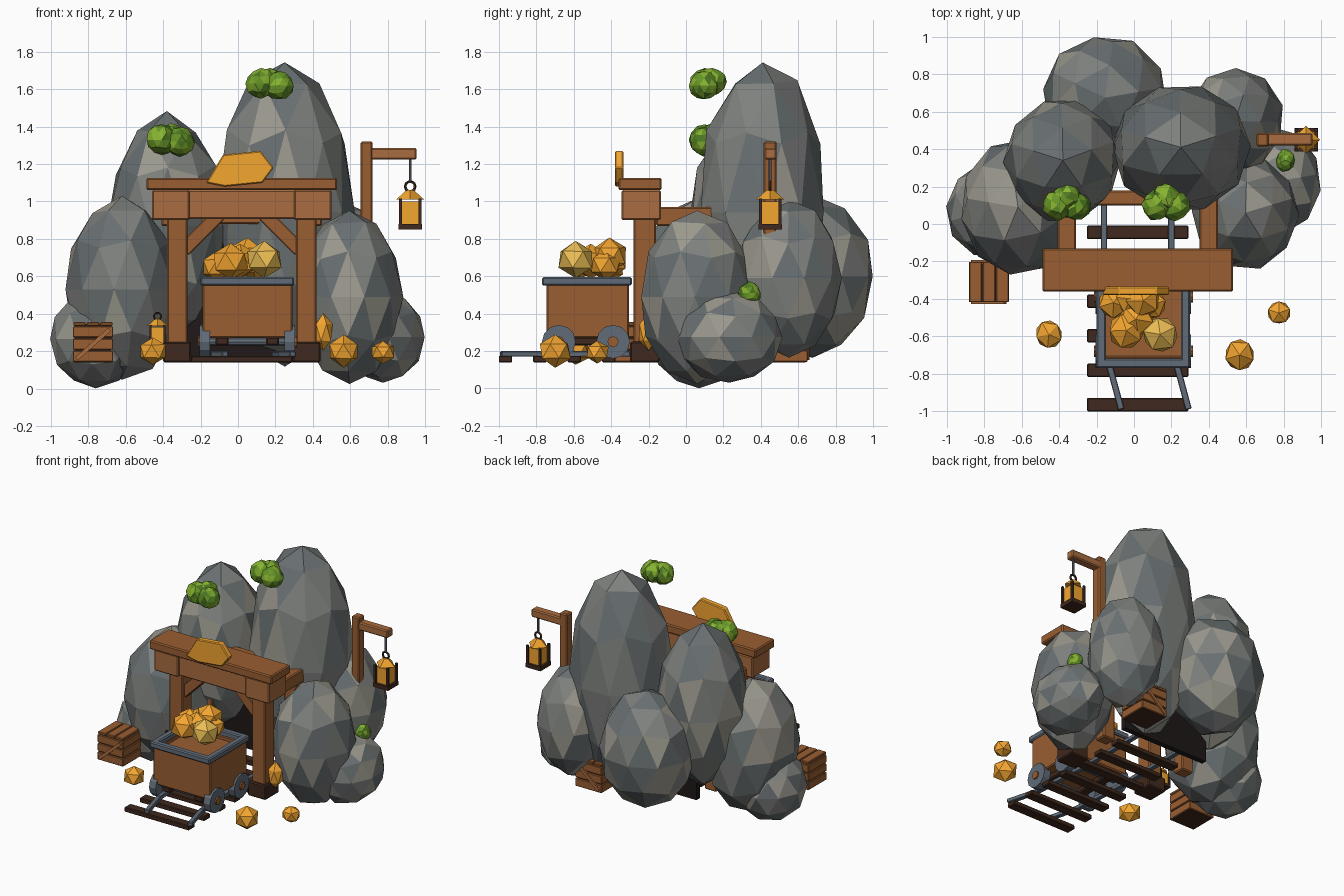
import bpy, bmesh, math, random
from mathutils import Vector, Matrix

if "Cube" in bpy.data.objects:
    bpy.data.objects.remove(bpy.data.objects["Cube"])

random.seed(11)


def material(name, rgb):
    m = bpy.data.materials.new(name)
    m.diffuse_color = (*rgb, 1)
    m.use_nodes = True
    m.node_tree.nodes["Principled BSDF"].inputs["Base Color"].default_value = m.diffuse_color
    return m


WOOD = material("wood", (0.32, 0.112, 0.032))
LIGHT = material("light_wood", (0.40, 0.15, 0.05))
DARK = material("dark_wood", (0.05, 0.022, 0.013))
BLACK = material("tunnel_dark", (0.014, 0.009, 0.009))
METAL = material("steel", (0.12, 0.15, 0.19))
GOLD = material("gold", (0.90, 0.38, 0.03))
PALE = material("pale_gold", (0.85, 0.52, 0.09))
MOSS = [material("moss", (0.13, 0.30, 0.02)), material("light_moss", (0.24, 0.45, 0.03)),
        material("dark_moss", (0.07, 0.18, 0.015))]
ROCK = [material("rock", (0.21, 0.22, 0.21)), material("dark_rock", (0.14, 0.16, 0.165)),
        material("warm_rock", (0.33, 0.32, 0.27))]


def finish(name, bm, mat=None, bevel=0):
    me = bpy.data.meshes.new(name)
    bm.to_mesh(me)
    bm.free()
    ob = bpy.data.objects.new(name, me)
    bpy.context.collection.objects.link(ob)
    for m in mat if isinstance(mat, list) else [mat]:
        me.materials.append(m)
    if bevel:
        b = ob.modifiers.new("bevel", 'BEVEL')
        b.width, b.segments = bevel, 1
    return ob


def box(name, x, y, z, mat, bevel=0.008):
    """Box from three (low, high) ranges."""
    bm = bmesh.new()
    bmesh.ops.create_cube(bm, size=1)
    for v in bm.verts:
        v.co = [(a + b) / 2 + c * (b - a) for (a, b), c in zip((x, y, z), v.co)]
    return finish(name, bm, mat, bevel)


def beam(name, p, q, w, h, mat, bevel=0.005):
    """Square bar from p to q, w across and h in the upright direction."""
    p, q = Vector(p), Vector(q)
    d = (q - p).normalized()
    side = d.cross(Vector((0, 0, 1))).normalized()
    rot = Matrix((side, d, side.cross(d))).transposed()
    bm = bmesh.new()
    bmesh.ops.create_cube(bm, size=1)
    for v in bm.verts:
        v.co = (p + q) / 2 + rot @ Vector((v.co.x * w, v.co.y * (q - p).length, v.co.z * h))
    return finish(name, bm, mat, bevel)


def blob(name, c, r, mat, sub=2, jitter=0.025):
    """Faceted stone, nugget or moss lump; a list of materials is mottled over the faces."""
    bm = bmesh.new()
    bmesh.ops.create_icosphere(bm, subdivisions=sub, radius=1)
    turn = Matrix.Rotation(random.uniform(0, 6.28), 3, 'Z')
    for v in bm.verts:
        k = turn @ v.co * (1 + random.uniform(-jitter, jitter))
        v.co = Vector(c) + Vector(a * b for a, b in zip(k, r))
    if isinstance(mat, list):
        for f in bm.faces:
            f.material_index = random.choice((0, 0, 1, 1, 2))
    return finish(name, bm, mat)


def cylinder(name, c, r, depth, axis, mat, n=12, r2=None):
    bm = bmesh.new()
    bmesh.ops.create_cone(bm, cap_ends=True, segments=n, radius1=r, radius2=r if r2 is None else r2, depth=depth)
    rot = Matrix.Rotation(math.pi / 2, 4, 'Y') if axis == 'X' else Matrix()
    bmesh.ops.transform(bm, matrix=Matrix.Translation(c) @ rot, verts=bm.verts)
    return finish(name, bm, mat)


# Boulders
for name, c, r in [
    ("tall_boulder", (0.25, 0.41, 0.94), (0.375, 0.345, 0.82)),
    ("left_back_boulder", (-0.38, 0.34, 0.87), (0.315, 0.335, 0.60)),
    ("left_front_boulder", (-0.62, 0.09, 0.53), (0.31, 0.37, 0.49)),
    ("left_small_boulder", (-0.76, 0.07, 0.265), (0.245, 0.26, 0.26)),
    ("back_boulder", (-0.155, 0.675, 0.60), (0.34, 0.335, 0.43)),
    ("right_back_boulder", (0.54, 0.55, 0.59), (0.26, 0.28, 0.42)),
    ("right_front_boulder", (0.595, 0.06, 0.49), (0.285, 0.305, 0.46)),
    ("right_small_boulder", (0.775, 0.23, 0.275), (0.225, 0.285, 0.245)),
]:
    blob(name, c, r, ROCK)

# Tunnel backdrop
box("tunnel_back", (-0.34, 0.38), (0.32, 0.36), (0.14, 0.85), BLACK, 0)

# Timber entrance, mirrored about x = 0.02
for s, side in ((-1, "left"), (1, "right")):
    def X(a, b):
        return tuple(sorted((0.02 + s * a, 0.02 + s * b)))
    box(side + "_post", X(0.29, 0.40), (-0.28, -0.16), (0.16, 0.92), WOOD)
    box(side + "_post_foot", X(0.27, 0.42), (-0.30, -0.14), (0.14, 0.25), DARK)
    box(side + "_lintel_cap", X(0.28, 0.48), (-0.345, -0.135), (0.90, 1.06), LIGHT)
    box(side + "_side_beam", X(0.33, 0.43), (-0.16, 0.18), (0.87, 0.97), WOOD)
    box(side + "_inner_post", X(0.30, 0.40), (0.09, 0.18), (0.14, 0.88), WOOD)
    beam(side + "_brace", (0.02 + s * 0.31, -0.22, 0.74), (0.02 + s * 0.12, -0.22, 0.93), 0.07, 0.075, WOOD)
box("lintel", (-0.28, 0.32), (-0.325, -0.15), (0.905, 1.06), LIGHT)
box("inner_lintel", (-0.38, 0.42), (0.10, 0.18), (0.88, 0.97), WOOD)
box("top_plank", (-0.49, 0.53), (-0.36, -0.13), (1.06, 1.125), WOOD)

# Gold plaque
bm = bmesh.new()
face = bm.faces.new([bm.verts.new((x, -0.38, z)) for x, z in
                     [(-0.17, 1.10), (-0.07, 1.08), (0.13, 1.10), (0.19, 1.18), (0.12, 1.27), (-0.08, 1.25)]])
ext = bmesh.ops.extrude_face_region(bm, geom=[face])
bmesh.ops.translate(bm, vec=(0, 0.045, 0), verts=[v for v in ext["geom"] if isinstance(v, bmesh.types.BMVert)])
bmesh.ops.recalc_face_normals(bm, faces=bm.faces)
finish("gold_plaque", bm, GOLD, 0.006)

# Track: sleepers and two bending rails
for i in range(7):
    y = -0.965 + i * 0.184
    box(f"sleeper_{i}", (-0.25, 0.29), (y - 0.036, y + 0.036), (0.14, 0.175), DARK, 0.005)
path = [(0.02, 0.30), (0.02, -0.30), (0.05, -0.76), (0.112, -0.99)]
for s in (-1, 1):
    for i, ((x1, y1), (x2, y2)) in enumerate(zip(path, path[1:])):
        beam(f"rail_{s}_{i}", (x1 + s * 0.18, y1, 0.185), (x2 + s * 0.18, y2, 0.185), 0.034, 0.03, METAL, 0.004)

# Mine cart: open box, steel rim, wheels
box("cart_floor", (-0.18, 0.28), (-0.73, -0.32), (0.27, 0.31), WOOD)
for i, y in enumerate(((-0.745, -0.705), (-0.345, -0.305))):
    box(f"cart_end_{i}", (-0.19, 0.29), y, (0.27, 0.56), WOOD)
    box(f"cart_rim_end_{i}", (-0.2, 0.3), [(-0.77, -0.72), (-0.34, -0.29)][i], (0.55, 0.595), METAL)
for i, s in enumerate((-1, 1)):
    def X(a, b):
        return tuple(sorted((0.05 + s * a, 0.05 + s * b)))
    box(f"cart_side_{i}", X(0.20, 0.24), (-0.745, -0.305), (0.27, 0.56), WOOD)
    box(f"cart_rim_side_{i}", X(0.20, 0.25), (-0.77, -0.29), (0.55, 0.595), METAL)
    box(f"cart_chassis_{i}", X(0.10, 0.17), (-0.74, -0.32), (0.23, 0.275), DARK)
    for j, y in enumerate((-0.68, -0.39)):
        cylinder(f"wheel_{i}_{j}", (0.05 + s * 0.227, y, 0.25), 0.09, 0.055, 'X', METAL)
        cylinder(f"wheel_hub_{i}_{j}", (0.05 + s * 0.24, y, 0.25), 0.03, 0.05, 'X', WOOD, 8)
for j, y in enumerate((-0.68, -0.39)):
    cylinder(f"axle_{j}", (0.05, y, 0.25), 0.02, 0.42, 'X', METAL, 8)
box("cart_load_bed", (-0.16, 0.26), (-0.72, -0.33), (0.50, 0.53), WOOD, 0)

# Gold nuggets: cart load, then loose on the ground
for i, (x, y, z, r) in enumerate([
    (-0.11, -0.42, 0.65, 0.09), (-0.04, -0.57, 0.68, 0.105), (0.14, -0.59, 0.69, 0.105), (0.05, -0.41, 0.71, 0.10),
    (-0.02, -0.40, 0.68, 0.09), (0.09, -0.43, 0.66, 0.09), (0.01, -0.51, 0.68, 0.10),
    (-0.455, -0.59, 0.20, 0.08), (0.565, -0.70, 0.20, 0.09), (0.775, -0.475, 0.195, 0.066)]):
    blob(f"nugget_{i}", (x, y, z), (r, r, r * 0.95), PALE if i == 2 else GOLD, 1, 0.06)
blob("gold_vein", (0.455, -0.20, 0.30), (0.055, 0.06, 0.10), GOLD, 1)


def lantern(name, x, y, z, k):
    """Lantern standing on height z, scaled by k."""
    def R(c, a):
        return (c - a * k, c + a * k)
    box(name + "_base", R(x, .062), R(y, .062), (z, z + .03 * k), DARK, 0)
    box(name + "_glass", R(x, .045), R(y, .045), (z + .03 * k, z + .15 * k), GOLD, 0)
    for sx in (-1, 1):
        for sy in (-1, 1):
            box(f"{name}_bar_{sx}_{sy}", R(x + sx * .052 * k, .008), R(y + sy * .052 * k, .008),
                (z + .02 * k, z + .165 * k), DARK, 0)
    cylinder(name + "_roof", (x, y, z + .185 * k), .075 * k, .05 * k, 'Z', GOLD, 4, .02 * k)
    bpy.ops.mesh.primitive_torus_add(location=(x, y, z + .23 * k), rotation=(math.pi / 2, 0, 0),
                                     major_radius=.026 * k, minor_radius=.008 * k,
                                     major_segments=10, minor_segments=5)
    bpy.context.object.name = name + "_ring"
    bpy.context.object.data.materials.append(DARK)


# Lantern pole with hanging lantern, and a smaller lantern by the left post
box("lantern_pole", (0.655, 0.72), (0.415, 0.485), (0.80, 1.32), WOOD)
box("lantern_arm", (0.69, 0.955), (0.42, 0.485), (1.225, 1.285), LIGHT)
cylinder("lantern_chain", (0.92, 0.45, 1.165), 0.008, 0.13, 'Z', METAL, 6)
lantern("hanging_lantern", 0.92, 0.45, 0.85, 1)
lantern("ground_lantern", -0.43, -0.22, 0.22, 0.72)


def crate(name, x, y, z, s):
    """Planked crate of size s centred on x, y and standing on z."""
    h, t = s / 2, s / 3
    box(name + "_core", (x - h + .01, x + h - .01), (y - h + .01, y + h - .01), (z, z + s - .01), DARK, 0)
    for i in range(3):
        a = -h + i * t
        box(f"{name}_top_{i}", (x + a + .003, x + a + t - .003), (y - h, y + h), (z + s - .02, z + s), WOOD, .004)
        zz = (z + i * (s - .02) / 3 + .003, z + (i + 1) * (s - .02) / 3 - .003)
        for d in (-1, 1):
            e = tuple(sorted((d * h, d * (h - .02))))
            box(f"{name}_face_{d}_{i}", (x - h, x + h), (y + e[0], y + e[1]), zz, WOOD, .004)
            box(f"{name}_side_{d}_{i}", (x + e[0], x + e[1]), (y - h, y + h), zz, WOOD, .004)
    for d in (-1, 1):
        beam(f"{name}_slat_{d}", (x - h + .02, y + d * h, z + .02), (x + h - .02, y + d * h, z + s - .04),
             .02, .022, LIGHT, 0)


crate("front_crate", -0.775, -0.31, 0.14, 0.215)
crate("back_crate", 0.36, 0.54, 0.14, 0.22)

# Moss clumps
for i, (x, y, z, k) in enumerate([(-0.36, 0.11, 1.32, 0.95), (0.17, 0.11, 1.62, 0.95)]):
    for j, (dx, dy, dz, r) in enumerate([(-.05, -.01, .01, .085), (.05, -.015, .0, .083), (.0, .03, .02, .08)]):
        blob(f"moss_{i}_{j}", (x + dx * k, y + dy * k, z + dz * k), (r * k, r * k, r * k), MOSS, 2, 0.08)
blob("small_moss", (0.81, 0.34, 0.51), (0.05, 0.06, 0.06), MOSS, 2, 0.08)
